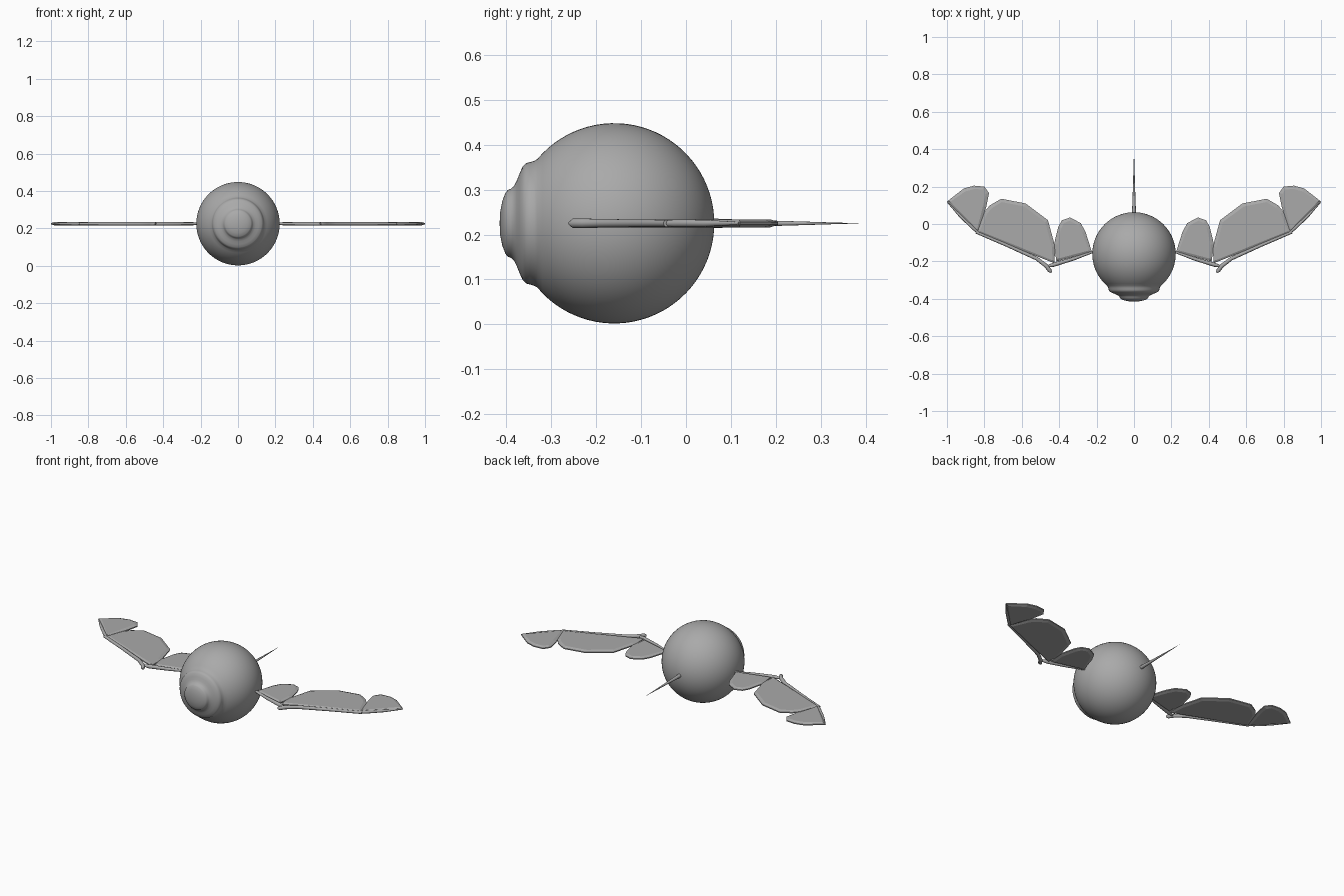
import bpy, bmesh, math
from mathutils import Vector

cube = bpy.data.objects.get("Cube")
if cube:
    bpy.data.objects.remove(cube, do_unlink=True)

MID = 0.225          # height of the wing plane
BODY_Y, BODY_R = -0.16, 0.223

grey = bpy.data.materials.new("plain grey")
grey.use_nodes = True
grey.diffuse_color = (0.4, 0.4, 0.4, 1)
grey.node_tree.nodes["Principled BSDF"].inputs["Base Color"].default_value = (0.4, 0.4, 0.4, 1)


def finish(bm, name, angle=None):
    bmesh.ops.recalc_face_normals(bm, faces=bm.faces)
    mesh = bpy.data.meshes.new(name)
    bm.to_mesh(mesh)
    bm.free()
    mesh.materials.append(grey)
    obj = bpy.data.objects.new(name, mesh)
    bpy.context.collection.objects.link(obj)
    if angle:
        bpy.ops.object.select_all(action="DESELECT")
        obj.select_set(True)
        bpy.context.view_layer.objects.active = obj
        bpy.ops.object.shade_smooth_by_angle(angle=math.radians(angle))
    return obj


def lathe(name, profile, angle, sides=64):
    """Spin (radius, y) points about the front-to-back axis."""
    bm = bmesh.new()
    verts = [bm.verts.new((r, y, MID)) for r, y in profile]
    edges = [bm.edges.new(pair) for pair in zip(verts, verts[1:])]
    bmesh.ops.spin(bm, geom=verts + edges, cent=(0, 0, MID), axis=(0, 1, 0),
                   angle=math.tau, steps=sides)
    bmesh.ops.remove_doubles(bm, verts=bm.verts, dist=0.0002)
    return finish(bm, name, angle)


def rod(name, path, sides=10):
    """Tapered round rod through (x, y, radius) points."""
    bm = bmesh.new()
    pts = [Vector((x, y, MID)) for x, y, r in path]
    rings = []
    for i, p in enumerate(pts):
        d = (pts[min(i + 1, len(pts) - 1)] - pts[max(i - 1, 0)]).normalized()
        side = Vector((-d.y, d.x, 0))
        ring = []
        for k in range(sides):
            a = math.tau * k / sides
            ring.append(bm.verts.new(p + path[i][2] * (side * math.cos(a) + Vector((0, 0, math.sin(a))))))
        rings.append(ring)
    for a, b in zip(rings, rings[1:]):
        for k in range(sides):
            n = (k + 1) % sides
            bm.faces.new((a[k], a[n], b[n], b[k]))
    bm.faces.new(rings[0])
    bm.faces.new(rings[-1])
    return finish(bm, name, 50)


def feather(name, outline, inset=0.018, rim=0.003, rise=0.006):
    """Thin plate with a sloping rim on both faces."""
    bm = bmesh.new()
    low = bm.faces.new([bm.verts.new((x, y, MID - rim)) for x, y in outline])
    grown = bmesh.ops.extrude_face_region(bm, geom=[low], use_keep_orig=True)["geom"]
    top = next(g for g in grown if isinstance(g, bmesh.types.BMFace))
    bmesh.ops.translate(bm, verts=top.verts, vec=(0, 0, 2 * rim))
    bmesh.ops.recalc_face_normals(bm, faces=bm.faces)
    bmesh.ops.inset_individual(bm, faces=[low, top], thickness=inset, depth=0)
    for face, sign in ((low, -1), (top, 1)):
        bmesh.ops.translate(bm, verts=face.verts, vec=(0, 0, sign * rise))
    return finish(bm, name)


# Ball body with a stepped lens at the front
start = math.acos(0.171 / BODY_R)
ball = []
for i in range(33):
    a = math.pi - (math.pi - start) * i / 32
    ball.append((BODY_R * math.sin(a), BODY_Y - BODY_R * math.cos(a)))
lens = [(0.139, -0.338), (0.136, -0.348), (0.134, -0.356), (0.126, -0.364),
        (0.110, -0.371), (0.095, -0.377), (0.083, -0.383), (0.077, -0.390),
        (0.074, -0.397), (0.068, -0.402), (0.050, -0.409), (0.025, -0.414), (0, -0.415)]
lathe("body", ball + lens, 60)

# Tail spike
lathe("tail_spike", [(0, 0.05), (0.011, 0.05), (0.007, 0.16), (0.004, 0.26), (0, 0.39)], 50, 12)

# Wings: three plates on a jointed arm, on each side
PLATES = {
    "inner_feather": [(0.225, -0.15), (0.26, -0.04), (0.285, 0.005), (0.342, 0.035), (0.385, 0.02),
                      (0.405, -0.015), (0.428, -0.11), (0.415, -0.20)],
    "middle_feather": [(0.425, -0.21), (0.422, -0.12), (0.46, 0.02), (0.58, 0.11), (0.71, 0.135),
                       (0.77, 0.10), (0.80, 0.065), (0.84, -0.045)],
    "outer_feather": [(0.835, -0.045), (0.79, 0.09), (0.775, 0.165), (0.80, 0.20), (0.855, 0.205),
                      (0.91, 0.19), (1.0, 0.12)],
}
RODS = {
    "upper_arm": [(0.21, -0.145, 0.006), (0.32, -0.185, 0.009), (0.43, -0.218, 0.011), (0.46, -0.225, 0.006)],
    "forearm": [(0.44, -0.258, 0.005), (0.45, -0.25, 0.011), (0.468, -0.225, 0.011),
                (0.52, -0.185, 0.010), (0.68, -0.113, 0.009), (0.845, -0.043, 0.008)],
    "wing_tip_arm": [(0.825, -0.052, 0.006), (0.86, -0.022, 0.009), (0.93, 0.045, 0.008), (0.998, 0.118, 0.003)],
}
for side, s in (("left", 1), ("right", -1)):
    for name, outline in PLATES.items():
        feather(f"{side}_{name}", [(s * x, y) for x, y in outline])
    for name, path in RODS.items():
        rod(f"{side}_{name}", [(s * x, y, r) for x, y, r in path])
